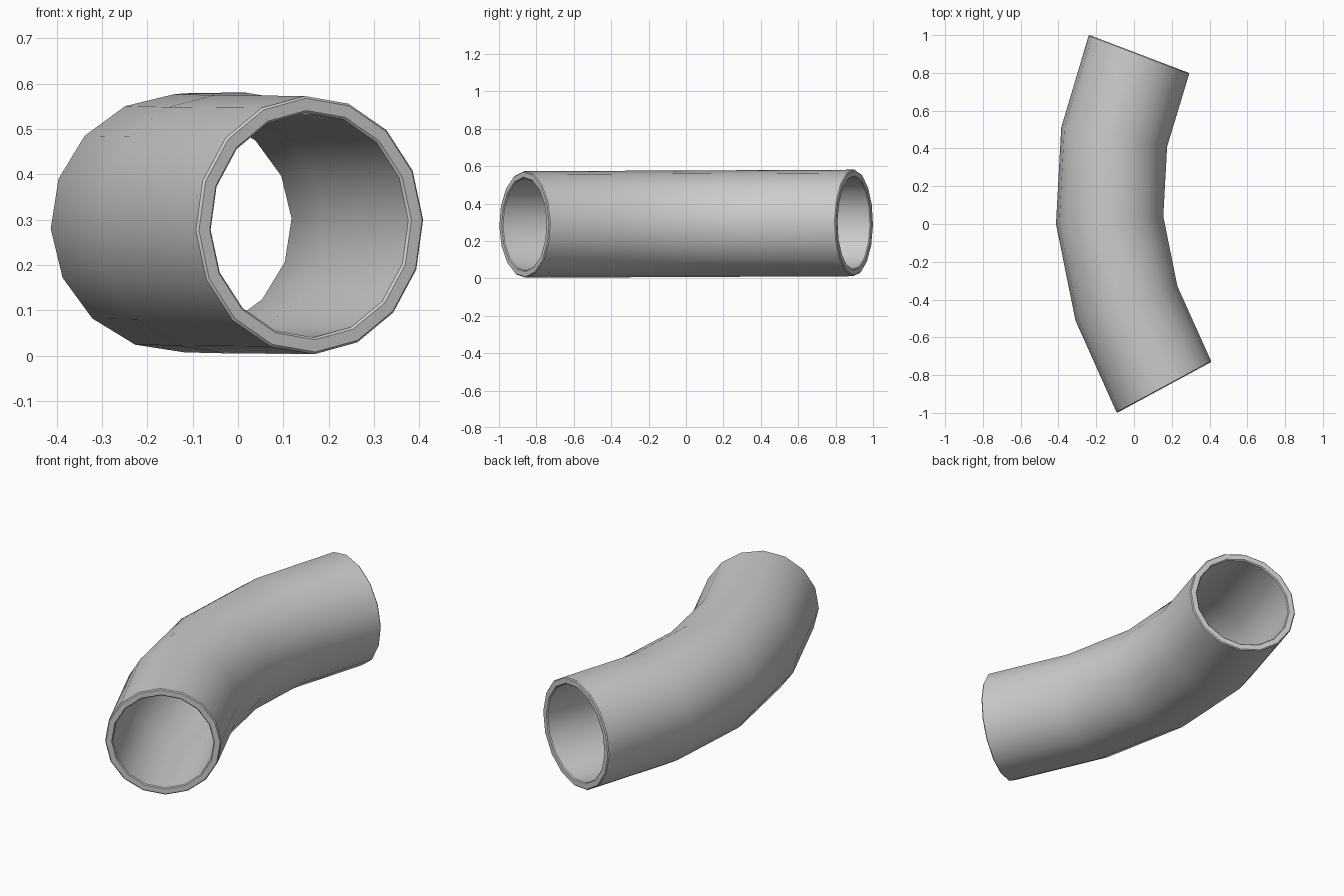
import bpy, bmesh, math
from mathutils import Vector

if "Cube" in bpy.data.objects:
    bpy.data.objects.remove(bpy.data.objects["Cube"])

SIDES = 16
R_OUT, R_IN, CH = 0.285, 0.248, 0.005
TWIST = math.radians(2.4)

# left and right edge of each cross-section, front to back, and centre height
stations = [
    ((-0.09, -1.00), (0.41, -0.73), 0.288),
    ((-0.31, -0.51), (0.23, -0.33), 0.290),
    ((-0.413, 0.00), (0.155, 0.04), 0.292),
    ((-0.385, 0.51), (0.175, 0.41), 0.294),
    ((-0.235, 1.00), (0.29, 0.80), 0.296),
]

bm = bmesh.new()


def ring(i, radius, shift=0.0):
    """Circle of vertices at station i, moved along the pipe axis by shift."""
    (lx, ly), (rx, ry), z = stations[i]
    u = Vector((rx - lx, ry - ly, 0)).normalized()
    axis = Vector((-u.y, u.x, 0))
    c = Vector(((lx + rx) / 2, (ly + ry) / 2, z)) + axis * shift
    verts = []
    for k in range(SIDES):
        a = 2 * math.pi * k / SIDES + TWIST
        verts.append(bm.verts.new(c + u * radius * math.cos(a)
                                  + Vector((0, 0, radius * math.sin(a)))))
    return verts


# outer wall, chamfered back rim, inner wall, chamfered front rim
last = len(stations) - 1
rings = [ring(0, R_OUT, CH)]
rings += [ring(i, R_OUT) for i in range(1, last)]
rings += [ring(last, R_OUT, -CH), ring(last, R_OUT - CH),
          ring(last, R_IN + CH), ring(last, R_IN, -CH)]
rings += [ring(i, R_IN) for i in range(last - 1, 0, -1)]
rings += [ring(0, R_IN, CH), ring(0, R_IN + CH), ring(0, R_OUT - CH)]

for j, a in enumerate(rings):
    b = rings[(j + 1) % len(rings)]
    for k in range(SIDES):
        n = (k + 1) % SIDES
        bm.faces.new((a[k], a[n], b[n], b[k]))
bmesh.ops.recalc_face_normals(bm, faces=bm.faces)

mesh = bpy.data.meshes.new("curved_pipe")
bm.to_mesh(mesh)
bm.free()
pipe = bpy.data.objects.new("curved_pipe", mesh)
bpy.context.collection.objects.link(pipe)

# smooth walls, crisp rims
bpy.context.view_layer.objects.active = pipe
pipe.select_set(True)
bpy.ops.object.shade_smooth_by_angle(angle=math.radians(30))
